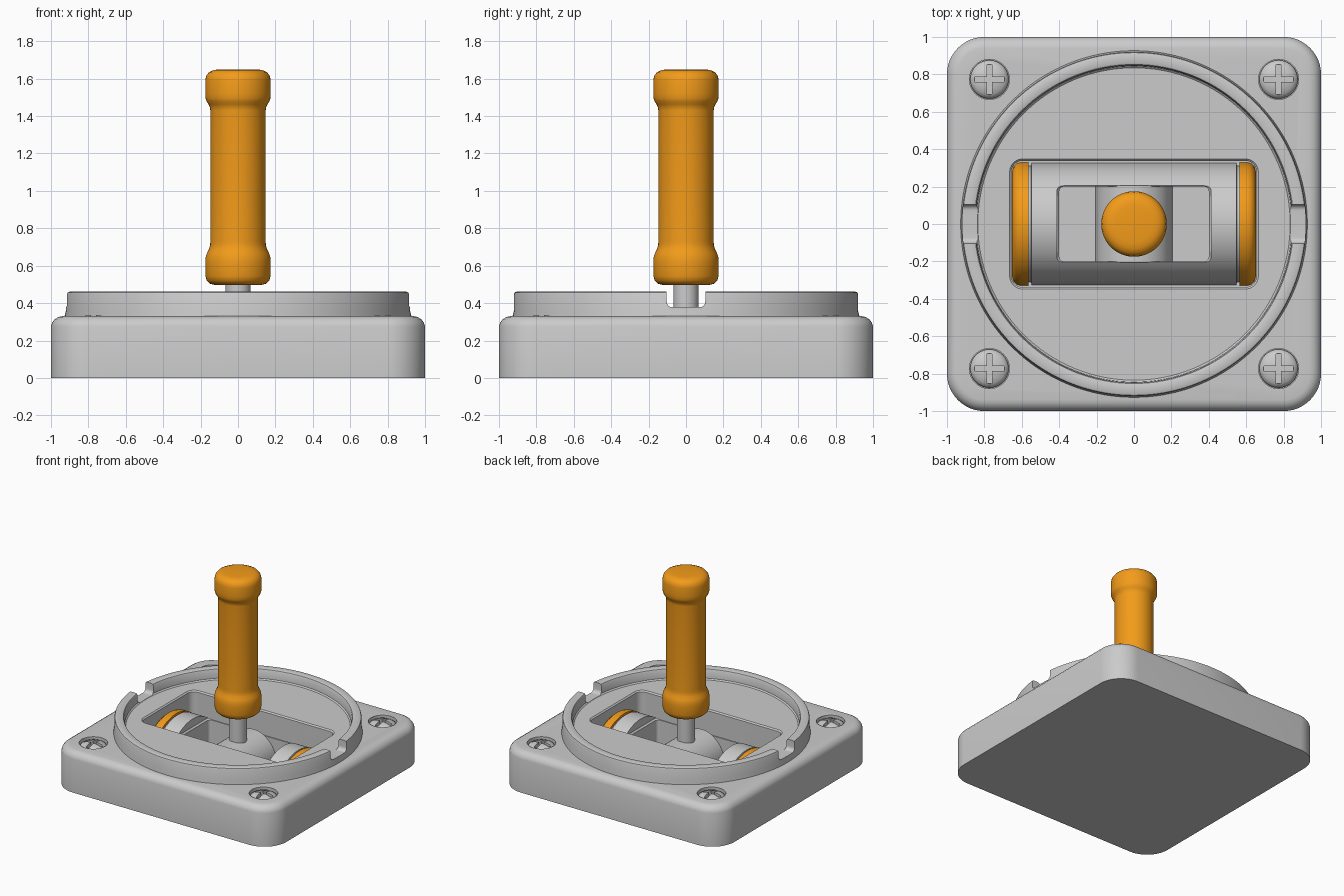
import bpy, bmesh
from math import pi, cos, sin
from mathutils import Matrix, Vector

if "Cube" in bpy.data.objects:
    bpy.data.objects.remove(bpy.data.objects["Cube"])

orange = bpy.data.materials.new("orange")
orange.diffuse_color = (0.9, 0.33, 0.01, 1)
orange.use_nodes = True
orange.node_tree.nodes["Principled BSDF"].inputs["Base Color"].default_value = orange.diffuse_color


def finish(name, bm, mat=None):
    bmesh.ops.remove_doubles(bm, verts=bm.verts, dist=1e-5)
    bmesh.ops.recalc_face_normals(bm, faces=bm.faces)
    me = bpy.data.meshes.new(name)
    bm.to_mesh(me)
    bm.free()
    ob = bpy.data.objects.new(name, me)
    bpy.context.collection.objects.link(ob)
    if mat:
        me.materials.append(mat)
    return ob


def lathe(name, profile, seg=64, matrix=Matrix(), mat=None, clip=None):
    """Spin (radius, height) points round z; clip cuts off what lies below that z."""
    bm = bmesh.new()
    vs = [bm.verts.new((r, 0, z)) for r, z in profile]
    es = [bm.edges.new(p) for p in zip(vs, vs[1:])]
    bmesh.ops.spin(bm, geom=vs + es, cent=(0, 0, 0), axis=(0, 0, 1),
                   angle=2 * pi, steps=seg, use_merge=True)
    bmesh.ops.remove_doubles(bm, verts=bm.verts, dist=1e-5)
    bmesh.ops.transform(bm, matrix=matrix, verts=bm.verts)
    if clip is not None:
        geom = bm.verts[:] + bm.edges[:] + bm.faces[:]
        bmesh.ops.bisect_plane(bm, geom=geom, plane_co=(0, 0, clip),
                               plane_no=(0, 0, -1), clear_outer=True)
        bmesh.ops.holes_fill(bm, edges=[e for e in bm.edges if e.is_boundary])
    return finish(name, bm, mat)


def rounded_block(name, hx, hy, r, layers, seg=10, matrix=Matrix()):
    """Stack rounded rectangles; layers are (inset, z)."""
    bm = bmesh.new()
    loops = []
    for inset, z in layers:
        loop = []
        for k, (sx, sy) in enumerate([(1, 1), (-1, 1), (-1, -1), (1, -1)]):
            for i in range(seg + 1):
                a = (k + i / seg) * pi / 2
                rr = r - inset
                loop.append(bm.verts.new(matrix @ Vector((
                    sx * (hx - r) + rr * cos(a), sy * (hy - r) + rr * sin(a), z))))
        loops.append(loop)
    n = len(loops[0])
    for a, b in zip(loops, loops[1:]):
        for i in range(n):
            bm.faces.new((a[i], a[(i + 1) % n], b[(i + 1) % n], b[i]))
    bm.faces.new(loops[0])
    bm.faces.new(loops[-1])
    return finish(name, bm)


def select(ob):
    bpy.ops.object.select_all(action='DESELECT')
    ob.select_set(True)
    bpy.context.view_layer.objects.active = ob


def cut(ob, cutter):
    m = ob.modifiers.new("cut", 'BOOLEAN')
    m.operation, m.solver, m.object = 'DIFFERENCE', 'EXACT', cutter
    select(ob)
    bpy.ops.object.modifier_apply(modifier=m.name)


helpers = []
along_x = Matrix.Rotation(pi / 2, 4, 'Y')
along_y = Matrix.Rotation(-pi / 2, 4, 'X')
corners = [(x, y) for x in (-0.773, 0.773) for y in (-0.773, 0.773)]

# square base plate with a rounded upper edge
base = rounded_block("base", 1, 1, 0.2, [(0, 0), (0, 0.275), (0.006, 0.295),
                     (0.02, 0.314), (0.04, 0.326), (0.06, 0.33)], 12)

# round dish with raised rim
dish = lathe("dish", [(0, 0.28), (0.927, 0.28), (0.927, 0.33), (0.92, 0.36), (0.92, 0.448),
             (0.916, 0.457), (0.907, 0.461), (0.862, 0.461), (0.853, 0.457),
             (0.848, 0.448), (0.845, 0.385), (0.835, 0.376), (0, 0.376)], 128)

# roller pocket, cut through dish and base
pocket = rounded_block("pocket_cutter", 0.655, 0.338, 0.06,
                       [(0, 0.02), (0, 0.366), (-0.01, 0.376), (-0.01, 0.6)])
helpers.append(pocket)
cut(base, pocket)
cut(dish, pocket)

# two opposite notches in the rim
for s in (-1, 1):
    notch = rounded_block("notch_cutter", 0.1, 0.103, 0.03, [(0, 0.78 * s), (0, 1.0 * s)], 6,
                          Matrix.Translation((0, 0, 0.478)) @ along_x)
    helpers.append(notch)
    cut(dish, notch)

# roller drum lying along x, with a slot for the lever
drum = lathe("roller_drum", [(0, -0.57), (0.312, -0.57), (0.312, -0.55), (0.327, -0.547),
             (0.327, 0.547), (0.312, 0.55), (0.312, 0.57), (0, 0.57)], 96, along_x, clip=0.01)
slot = rounded_block("slot_cutter", 0.40, 0.2, 0.025,
                     [(0, 0.05), (0, 0.25), (-0.012, 0.262), (-0.012, 0.5)], 5)
helpers.append(slot)
cut(drum, slot)

# orange roller ends
for side, s in (("left", -1), ("right", 1)):
    lathe("roller_end_" + side, [(0, 0.563 * s), (0.33, 0.563 * s), (0.33, 0.605 * s),
          (0.325, 0.625 * s), (0.31, 0.642 * s), (0.285, 0.651 * s), (0, 0.651 * s)],
          96, along_x, orange, 0.01)

# cross pivot inside the slot
lathe("lever_pivot", [(0, -0.205), (0.205, -0.205), (0.205, 0.205), (0, 0.205)], 64,
      Matrix.Translation((0, 0, 0.07)) @ along_y, clip=0.03)

# lever rod and grip
lathe("lever_rod", [(0, 0.2), (0.067, 0.2), (0.067, 0.53), (0, 0.53)], 40)
lathe("lever_grip", [(0, 0.497), (0.125, 0.497), (0.15, 0.504), (0.167, 0.52), (0.174, 0.545),
      (0.175, 0.62), (0.173, 0.645), (0.166, 0.667), (0.154, 0.69), (0.149, 0.71),
      (0.148, 0.73), (0.148, 1.43), (0.15, 1.447), (0.158, 1.463), (0.168, 1.478),
      (0.174, 1.495), (0.175, 1.52), (0.175, 1.59), (0.17, 1.615), (0.155, 1.635),
      (0.13, 1.646), (0.1, 1.65), (0, 1.65)], 64, mat=orange)

# countersunk screws with cross recess
for i, (x, y) in enumerate(corners):
    at = Matrix.Translation((x, y, 0))
    bore = lathe("bore_cutter", [(0, 0.27), (0.107, 0.27), (0.107, 0.5), (0, 0.5)], 40, at)
    helpers.append(bore)
    cut(base, bore)
    screw = lathe("screw_%d" % (i + 1), [(0, 0.24), (0.1, 0.24), (0.103, 0.295), (0.097, 0.31),
                  (0.08, 0.322), (0.05, 0.332), (0.02, 0.336), (0, 0.336)], 40, at)
    for w, h in ((0.08, 0.014), (0.014, 0.08)):
        arm = rounded_block("cross_cutter", w, h, 0.004, [(0, 0.295), (0, 0.5)], 2, at)
        helpers.append(arm)
        cut(screw, arm)

# remove cutters, smooth the rest
for h in helpers:
    h.hide_render = True
    bpy.data.objects.remove(h)
for ob in list(bpy.context.collection.objects):
    select(ob)
    bpy.ops.object.shade_smooth_by_angle(angle=0.6)
